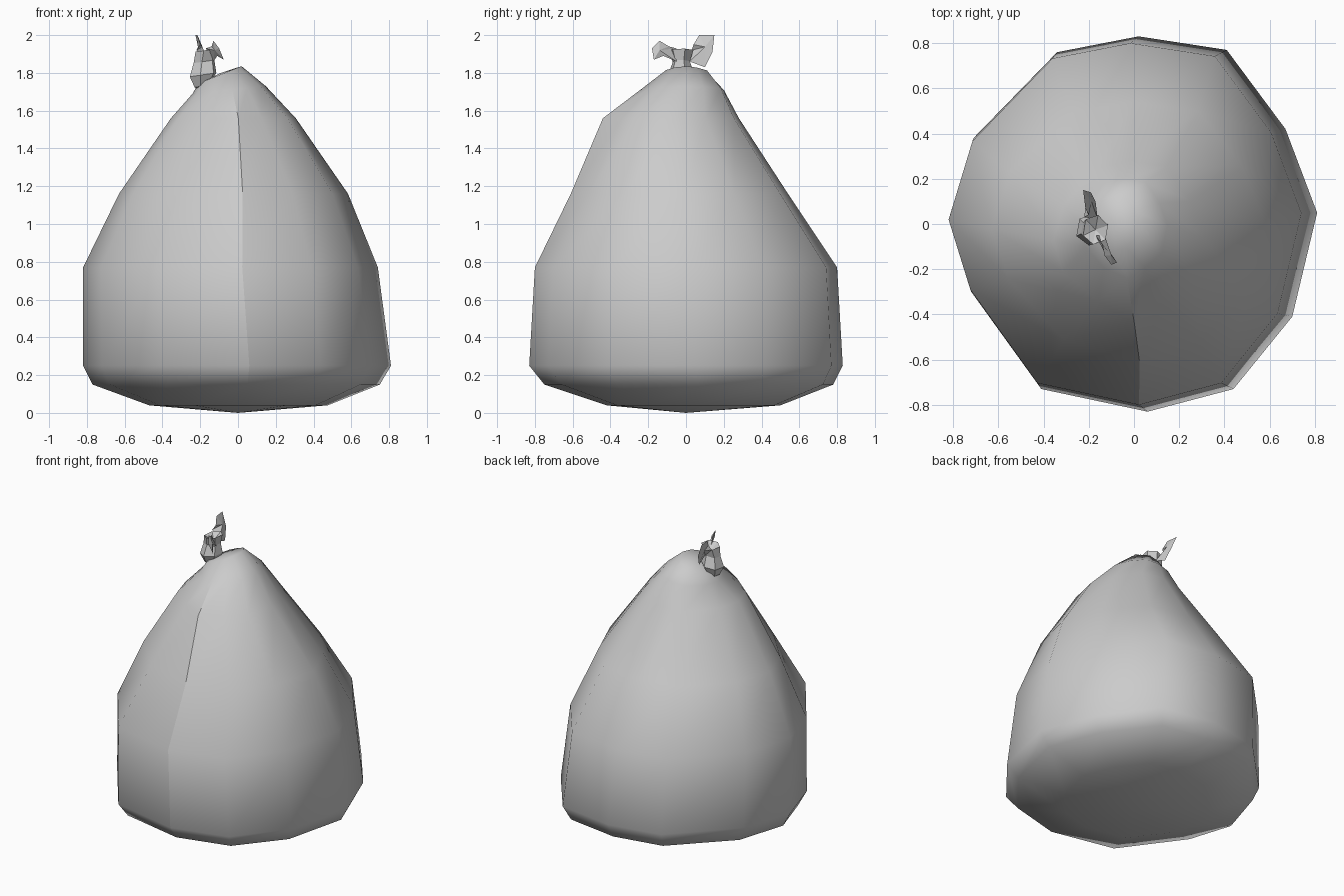
import bpy, bmesh
from mathutils import Vector

if "Cube" in bpy.data.objects:
    bpy.data.objects.remove(bpy.data.objects["Cube"], do_unlink=True)

grey = bpy.data.materials.new("bag grey")
grey.use_nodes = True
color = (0.6, 0.6, 0.6, 1)
grey.diffuse_color = color
grey.node_tree.nodes["Principled BSDF"].inputs["Base Color"].default_value = color


def finish(bm, name, smooth):
    """Turn a bmesh into a grey object."""
    bmesh.ops.recalc_face_normals(bm, faces=bm.faces)
    for face in bm.faces:
        face.smooth = smooth
    mesh = bpy.data.meshes.new(name)
    bm.to_mesh(mesh)
    bm.free()
    mesh.materials.append(grey)
    obj = bpy.data.objects.new(name, mesh)
    bpy.context.collection.objects.link(obj)
    return obj


def loft(bm, rings, bottom, top):
    """Skin closed rings and close both ends with a fan."""
    rows = [[bm.verts.new(p) for p in ring] for ring in rings]
    n = len(rows[0])
    for low, high in zip(rows, rows[1:]):
        for i in range(n):
            j = (i + 1) % n
            bm.faces.new((low[i], low[j], high[j], high[i]))
    for row, tip in ((rows[0], bottom), (rows[-1], top)):
        apex = bm.verts.new(tip)
        for i in range(n):
            bm.faces.new((row[i], row[(i + 1) % n], apex))
    return rows


# Uneven twelve-sided outline of the bag
outline = [(.81, .05), (.67, .42), (.41, .77), (.02, .83), (-.34, .76), (-.71, .38),
           (-.82, .02), (-.72, -.3), (-.41, -.73), (.06, -.83), (.44, -.73), (.7, -.41)]
FOLD = 9

# Each level: height, left, right, front, back, tilt, pinch beside the fold
levels = [
    (.04, -.47, .48, -.42, .5, 0, 1),
    (.15, -.77, .76, -.75, .78, 0, 1),
    (.25, -.82, .82, -.83, .83, 0, 1),
    (.77, -.82, .75, -.8, .8, 0, 1),
    (1.16, -.63, .59, -.61, .54, 0, .95),
    (1.56, -.355, .31, -.44, .28, 0, .82),
    (1.71, -.24, .15, -.24, .2, .1, .9),
    (1.79, -.21, .02, -.12, .12, .4, 1),
]


def bag_ring(z, left, right, front, back, tilt, pinch):
    cx, cy = (left + right) / 2, (front + back) / 2
    points = []
    for i, (u, v) in enumerate(outline):
        k = pinch if abs(i - FOLD) == 1 else 1
        x = cx + u / .82 * (right - left) / 2 * k
        y = cy + v / .83 * (back - front) / 2 * k
        points.append((x, y, z + tilt * (x - cx)))
    return points


# Bag body, with a hard fold down the front
bm = bmesh.new()
rows = loft(bm, [bag_ring(*level) for level in levels], (0, 0, 0), (-.09, 0, 1.8))
fold = [row[FOLD] for row in rows[1:-1]]
for a, b in zip(fold, fold[1:]):
    bm.edges.get((a, b)).smooth = False
finish(bm, "bag_body", True)

# Faceted knot, leaning to the side
knot_outline = [(1, .3), (.2, 1), (-.8, .7), (-1, -.4), (-.2, -1), (.8, -.7)]
bm = bmesh.new()
loft(bm, [[(cx + u * rx, -.025 + v * ry, z + .15 * u * rx) for u, v in knot_outline]
          for cx, rx, ry, z in ((-.19, .04, .04, 1.73), (-.185, .07, .07, 1.79),
                                (-.18, .055, .045, 1.86), (-.17, .055, .065, 1.92))],
     (-.2, -.025, 1.71), (-.17, -.025, 1.88))
finish(bm, "knot", False)


def ear(name, root, tips):
    """Thin crumpled flap: a fan of facets from the root, closed on its back."""
    bm = bmesh.new()
    mid = sum((Vector(t) for t in tips), Vector()) / len(tips)
    front = bm.verts.new(mid + Vector((.012, 0, 0)))
    rear = bm.verts.new(mid - Vector((.012, 0, 0)))
    rim = [bm.verts.new(p) for p in root + tips]
    for i, a in enumerate(rim):
        b = rim[(i + 1) % len(rim)]
        bm.faces.new((a, b, front))
        bm.faces.new((b, a, rear))
    finish(bm, name, False)


ear("back_ear", [(-.22, .03, 1.92), (-.16, .02, 1.86)],
    [(-.17, .1, 1.83), (-.19, .14, 1.91), (-.225, .15, 2), (-.215, .07, 2), (-.2, .04, 1.95)])
ear("front_ear", [(-.13, -.05, 1.86), (-.17, -.05, 1.93)],
    [(-.14, -.09, 1.94), (-.13, -.14, 1.97), (-.1, -.18, 1.93), (-.075, -.17, 1.87),
     (-.11, -.12, 1.89)])
